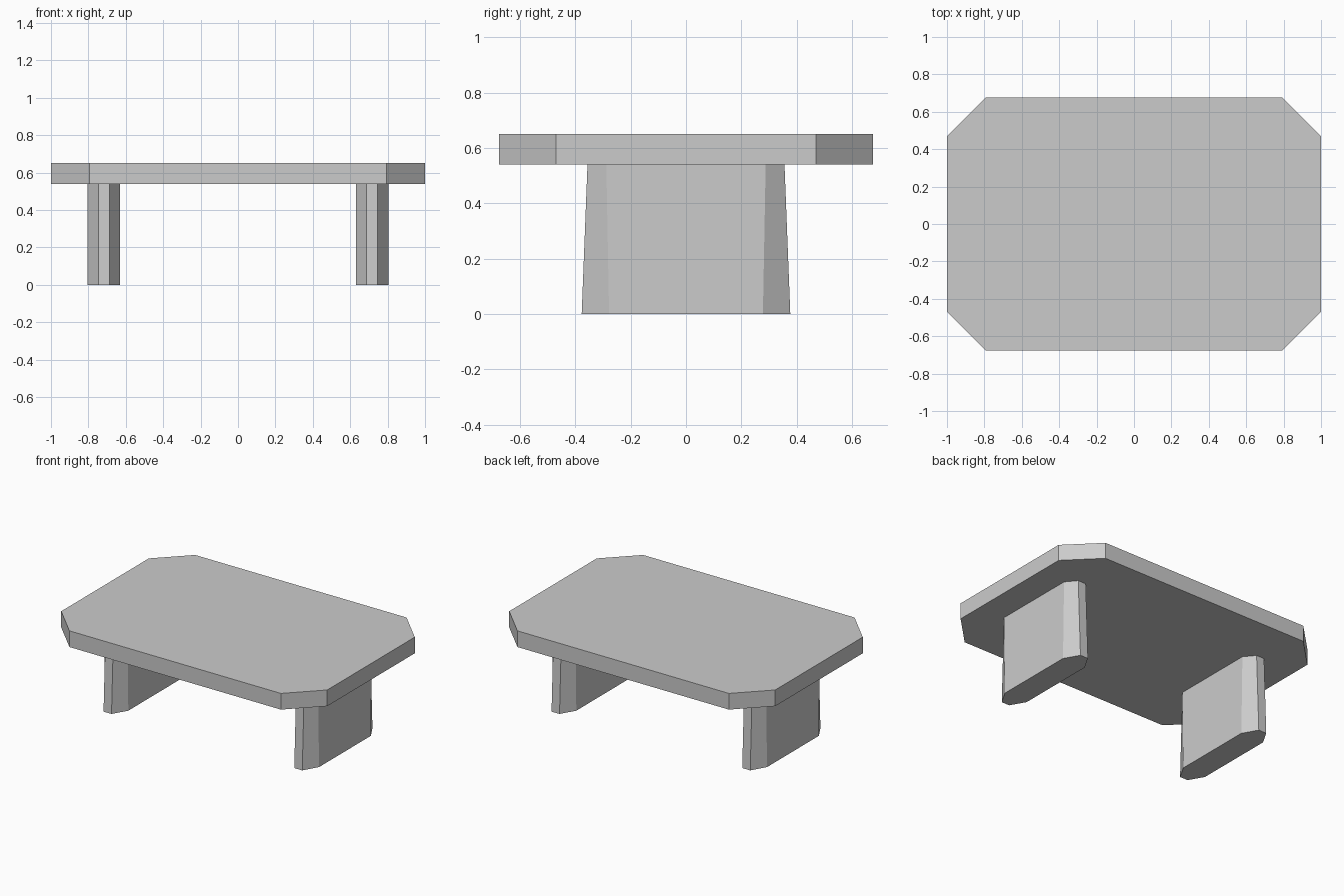
import bpy
import bmesh

cube = bpy.data.objects.get("Cube")
if cube:
    bpy.data.objects.remove(cube, do_unlink=True)

# Single plain grey
grey = bpy.data.materials.new("light_grey")
grey.use_nodes = True
colour = (0.6, 0.6, 0.6, 1)
grey.diffuse_color = colour
grey.node_tree.nodes["Principled BSDF"].inputs["Base Color"].default_value = colour


def octagon(half_x, half_y, flat_x, flat_y, centre_x=0):
    """Chamfered rectangle, counter-clockwise from the right side."""
    quarter = [(half_x, flat_y), (flat_x, half_y)]
    left = [(-x, y) for x, y in reversed(quarter)]
    top = quarter + left
    return [(centre_x + x, y) for x, y in top + [(-x, -y) for x, y in top]]


def loft(name, lower, upper, z0, z1):
    """Solid between two matching outlines."""
    bm = bmesh.new()
    a = [bm.verts.new((x, y, z0)) for x, y in lower]
    b = [bm.verts.new((x, y, z1)) for x, y in upper]
    bm.faces.new(a[::-1])
    bm.faces.new(b)
    n = len(a)
    for i in range(n):
        j = (i + 1) % n
        bm.faces.new((a[i], a[j], b[j], b[i]))
    bmesh.ops.recalc_face_normals(bm, faces=bm.faces)
    mesh = bpy.data.meshes.new(name)
    bm.to_mesh(mesh)
    bm.free()
    mesh.materials.append(grey)
    obj = bpy.data.objects.new(name, mesh)
    bpy.context.collection.objects.link(obj)
    return obj


# Table top with cut corners
slab = octagon(1, 0.675, 0.795, 0.47)
loft("table_top", slab, slab, 0.54, 0.65)

# Panel legs, slightly wider at the floor
for side, name in ((1, "left_leg"), (-1, "right_leg")):
    foot = octagon(0.087, 0.377, 0.03, 0.278, side * 0.717)
    head = octagon(0.087, 0.356, 0.03, 0.288, side * 0.717)
    loft(name, foot, head, 0, 0.54)
